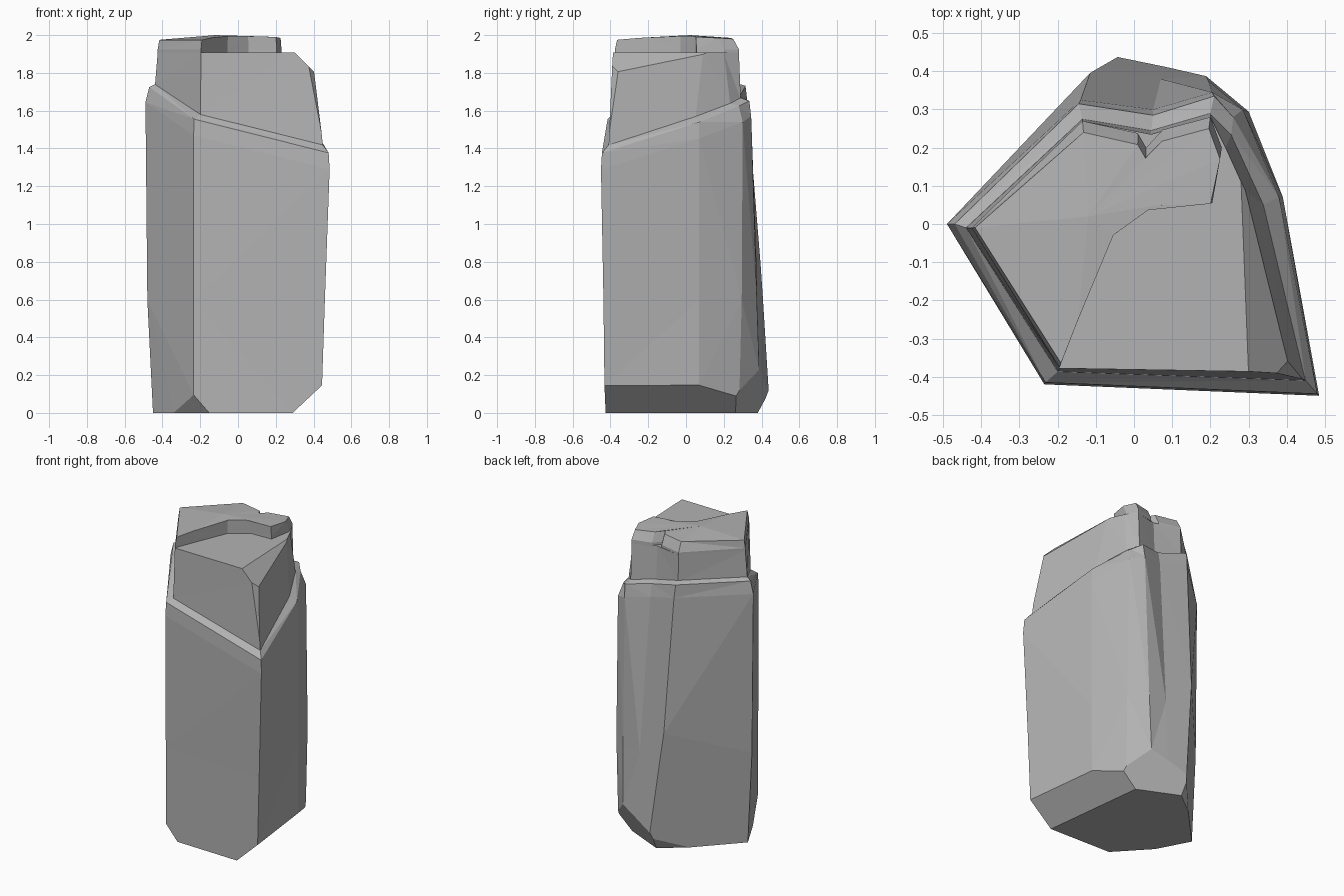
import bpy, bmesh
from mathutils import Vector

default = bpy.data.objects.get("Cube")
if default:
    bpy.data.objects.remove(default)

stone = bpy.data.materials.new("grey stone")
stone.use_nodes = True
GREY = (0.45, 0.45, 0.45, 1)
stone.diffuse_color = GREY
stone.node_tree.nodes["Principled BSDF"].inputs["Base Color"].default_value = GREY


def slant(x, y):
    """Height of the sloping ledge at a plan position."""
    return 1.39 - 0.24 * (x - 0.48) + 0.27 * (y + 0.45)


def level(outline, z):
    return [(x, y, z) for x, y in outline]


def sloped(outline, offset):
    return [(x, y, slant(x, y) + offset) for x, y in outline]


def loft(rings):
    """Skin equal-length rings from bottom to top and close both ends."""
    bm = bmesh.new()
    loops = [[bm.verts.new(p) for p in ring] for ring in rings]
    for low, high in zip(loops, loops[1:]):
        for i in range(len(low)):
            j = (i + 1) % len(low)
            bm.faces.new((low[i], low[j], high[j], high[i]))
    bm.faces.new(loops[0][::-1])
    bm.faces.new(loops[-1])
    return bm


def chip(bm, a, b, c, inside=(0, 0, 1)):
    """Break off everything beyond the plane through three points."""
    a, b, c = Vector(a), Vector(b), Vector(c)
    normal = (b - a).cross(c - a).normalized()
    if normal.dot(Vector(inside) - a) > 0:
        normal.negate()
    cut = bmesh.ops.bisect_plane(
        bm, geom=bm.verts[:] + bm.edges[:] + bm.faces[:], dist=0.0005,
        plane_co=a, plane_no=normal, clear_outer=True)
    edges = [e for e in cut["geom_cut"]
             if isinstance(e, bmesh.types.BMEdge) and e.is_boundary]
    bmesh.ops.holes_fill(bm, edges=edges, sides=0)


def finish(bm, name):
    bmesh.ops.remove_doubles(bm, verts=bm.verts, dist=0.0005)
    bmesh.ops.triangulate(bm, faces=bm.faces[:])
    bmesh.ops.recalc_face_normals(bm, faces=bm.faces)
    mesh = bpy.data.meshes.new(name)
    bm.to_mesh(mesh)
    bm.free()
    mesh.materials.append(stone)
    bpy.context.collection.objects.link(bpy.data.objects.new(name, mesh))


# Plan outlines, starting at the left corner and running round the front
foot = [(-.45, 0), (-.235, -.41), (.44, -.43), (.385, .07),
        (.295, .28), (.185, .395), (.09, .425), (-.09, .455)]
waist = [(-.48, 0), (-.235, -.415), (.46, -.437), (.39, .07),
         (.30, .295), (.195, .375), (.07, .38), (-.11, .41)]
brow = [(-.49, 0), (-.235, -.42), (.485, -.45), (.39, .07),
        (.285, .30), (.205, .345), (.05, .30), (-.14, .325)]
rim = [(-.47, 0), (-.232, -.415), (.48, -.445), (.38, .07),
       (.26, .28), (.21, .335), (.05, .285), (-.145, .315)]
neck = [(-.44, -.01), (-.2, -.387), (.45, -.41), (.34, .05),
        (.255, .235), (.2, .29), (.045, .245), (-.135, .275)]
shelf = [(-.425, -.01), (-.195, -.378), (.40, -.388), (.29, .09),
         (.24, .20), (.2, .28), (.045, .235), (-.135, .27)]

# Tall lower block with a bevelled sloping ledge
body = loft([level(foot, 0), level(waist, .6), sloped(brow, -.1),
             sloped(rim, -.015), sloped(neck, .01)])
chip(body, (-.33, -.22, 0), (-.145, -.42, 0), (-.24, -.41, .1))
chip(body, (.29, -.43, 0), (.45, -.44, .15), (.39, .07, .15))
chip(body, (.17, .28, 0), (-.05, .38, 0), (.26, .31, .14))
chip(body, (-.05, .38, 0), (-.28, .2, 0), (-.09, .455, .18))
chip(body, (-.45, 0, 0), (-.48, 0, .6), (-.28, .18, 0))
finish(body, "rock_body")

# Narrower upper block with worn right edge
upper = loft([sloped(neck, 0), level(shelf, 1.908)])
chip(upper, (.30, -.39, 1.908), (.28, .12, 1.908), (.41, -.38, 1.8))
chip(upper, (.36, -.39, 1.9), (.42, -.33, 1.82), (.45, -.41, 1.44))
finish(upper, "rock_shoulder")

# Raised slab at the back left, with a small notch in its rear edge
slab = [(-.425, -.01), (-.195, -.376), (-.15, -.26), (-.055, -.03),
        (.055, .05), (.205, .055), (.23, .2), (.2, .28),
        (.075, .247), (.032, .2), (.01, .238), (-.135, .27)]
lips = [1.975, 1.975, 1.985, 1.995, 1.995, 1.99, 1.985, 1.98,
        1.985, 1.985, 1.985, 1.985]
top = [(x * .98, y - .03 if y > .19 else y * .97, z)
       for (x, y), z in zip(slab, lips)]
cap = loft([level(slab, 1.9), level(slab, 1.925), top])
roof = max(cap.faces, key=lambda f: f.calc_center_median().z)
peak = bmesh.ops.poke(cap, faces=[roof])["verts"][0]
peak.co = (-.12, .02, 2.0)
finish(cap, "rock_cap")
